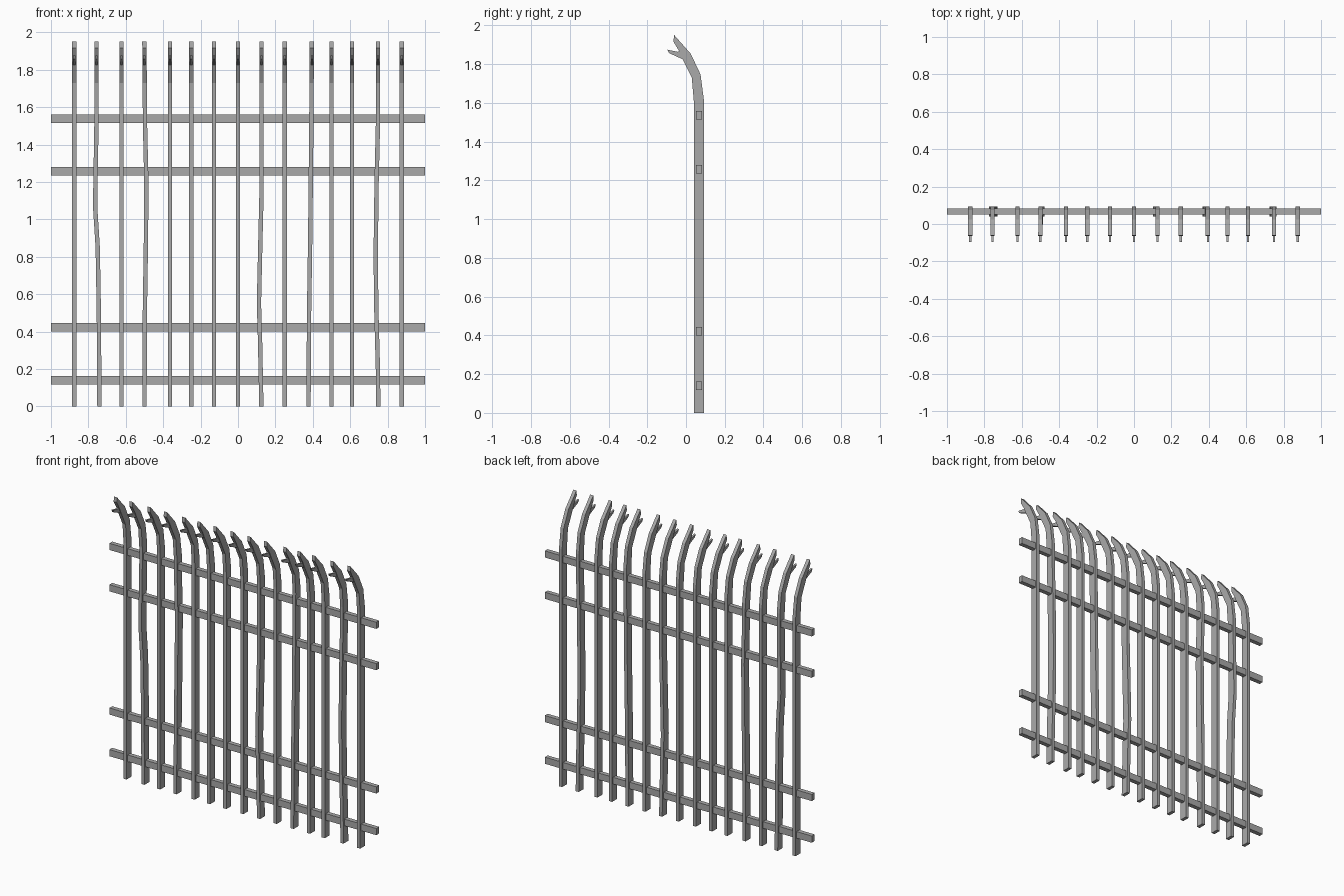
import bpy, bmesh

cube = bpy.data.objects.get("Cube")
if cube:
    bpy.data.objects.remove(cube, do_unlink=True)

steel = bpy.data.materials.new("galvanised_grey")
steel.use_nodes = True
GREY = (0.4, 0.4, 0.4, 1)
steel.diffuse_color = GREY
steel.node_tree.nodes["Principled BSDF"].inputs["Base Color"].default_value = GREY

HALF = 0.0115    # half width of a picket
PRONG = 0.006    # half width of the lower spike
FRONT, BACK = 0.041, 0.093


def finish(bm, name):
    bmesh.ops.recalc_face_normals(bm, faces=bm.faces)
    mesh = bpy.data.meshes.new(name)
    bm.to_mesh(mesh)
    bm.free()
    mesh.materials.append(steel)
    obj = bpy.data.objects.new(name, mesh)
    bpy.context.collection.objects.link(obj)


def shift_at(bend, z):
    """Sideways position at height z along a list of (z, x) points."""
    for (z0, x0), (z1, x1) in zip(bend, bend[1:]):
        if z <= z1:
            return x0 + (x1 - x0) * (z - z0) / (z1 - z0)
    return bend[-1][1]


# Curved head: front edge and back edge of each section, as (y, z)
HEAD = [((FRONT, 1.6), (BACK, 1.61)),
        ((0.03, 1.73), (0.075, 1.747)),
        ((-0.018, 1.828), (0.023, 1.857)),
        ((-0.035, 1.866), (0.012, 1.868)),
        ((-0.065, 1.917), (-0.061, 1.95))]
# Lower spike of the forked tip
SPIKE = [(-0.01, 1.822), (-0.087, 1.857), (-0.096, 1.875), (-0.045, 1.864), (-0.02, 1.868)]


def picket(name, bend):
    bm = bmesh.new()
    # Shaft sections at each bend, then the curved head
    rows = [((FRONT, z), (BACK, z)) for z, _ in bend if z < 1.6] + HEAD
    rings = []
    for f, b in rows:
        rings.append([bm.verts.new((shift_at(bend, p[1]) + s * HALF, *p))
                      for p, s in ((f, -1), (f, 1), (b, 1), (b, -1))])
    for low, high in zip(rings, rings[1:]):
        for i in range(4):
            j = (i + 1) % 4
            bm.faces.new((low[i], low[j], high[j], high[i]))
    bm.faces.new(rings[0])
    bm.faces.new(rings[-1])
    # Spike plate
    x = bend[-1][1]
    sides = [[bm.verts.new((x + s * PRONG, *p)) for p in SPIKE] for s in (-1, 1)]
    for side in sides:
        bm.faces.new(side)
    for i in range(len(SPIKE)):
        j = (i + 1) % len(SPIKE)
        bm.faces.new((sides[0][i], sides[0][j], sides[1][j], sides[1][i]))
    finish(bm, name)


def rail(name, z):
    bm = bmesh.new()
    bmesh.ops.create_cube(bm, size=1)
    for v in bm.verts:
        v.co = (v.co.x * 2, 0.067 + v.co.y * 0.03, z + v.co.z * 0.045)
    finish(bm, name)


for name, z in (("bottom_rail", 0.14), ("lower_rail", 0.422),
                ("upper_rail", 1.257), ("top_rail", 1.537)):
    rail(name, z)

# Straight pickets
for i, x in enumerate((-0.875, -0.623, -0.364, -0.25, -0.128, 0,
                       0.25, 0.5, 0.61, 0.875)):
    picket(f"straight_picket_{i + 1}", [(0, x), (2, x)])

# Bent pickets, as (height, sideways position)
BENT = [
    [(0, -0.741), (0.5, -0.744), (0.85, -0.75), (1.07, -0.764), (1.5, -0.757), (2, -0.757)],
    [(0, -0.5), (0.5, -0.498), (0.9, -0.492), (1.2, -0.49), (1.5, -0.497), (2, -0.501)],
    [(0, 0.125), (0.35, 0.118), (0.55, 0.112), (0.9, 0.12), (1.15, 0.126), (2, 0.126)],
    [(0, 0.377), (0.5, 0.38), (0.9, 0.386), (1.5, 0.392), (2, 0.395)],
    [(0, 0.75), (0.2, 0.748), (0.5, 0.74), (0.8, 0.736), (1.2, 0.741), (1.5, 0.748), (2, 0.749)],
]
for i, bend in enumerate(BENT):
    picket(f"bent_picket_{i + 1}", bend)
